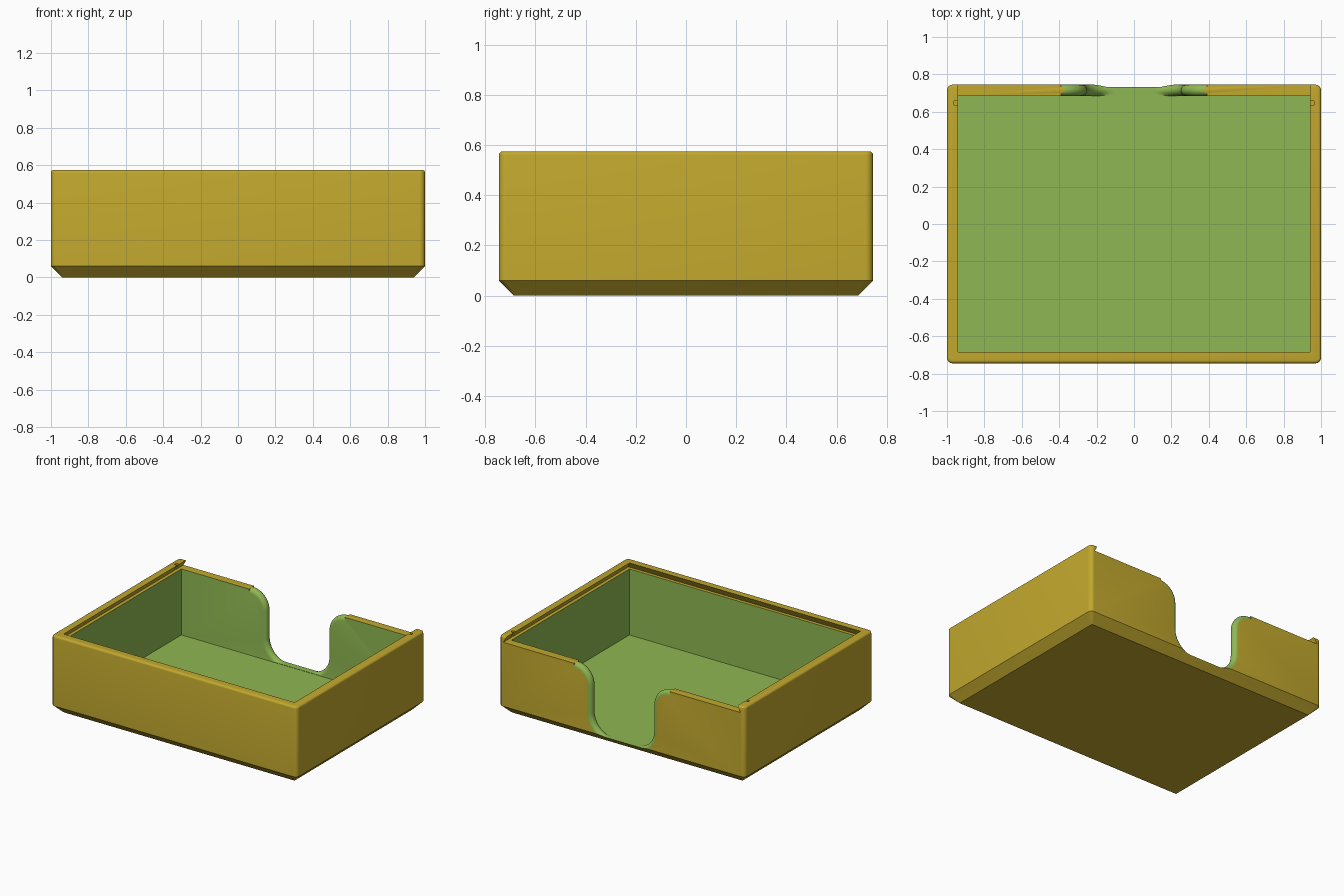
import bpy, bmesh, math

old = bpy.data.objects.get("Cube")
if old:
    bpy.data.objects.remove(old, do_unlink=True)


def material(name, rgb):
    m = bpy.data.materials.new(name)
    m.use_nodes = True
    m.diffuse_color = (*rgb, 1)
    m.node_tree.nodes["Principled BSDF"].inputs["Base Color"].default_value = (*rgb, 1)
    return m


MATS = [material("mustard_yellow", (0.539, 0.393, 0.027)),
        material("leaf_green", (0.274, 0.477, 0.084))]
HX, HY, TOP = 1.0, 0.745, 0.575      # outer half sizes and height
WALL, CHAMFER = 0.06, 0.06
FLOOR, LEDGE = 0.045, 0.53           # inside floor and lid ledge heights


def loft(name, rings, mat=0):
    """Skin a closed solid through rings that have equal point counts."""
    bm = bmesh.new()
    loops = [[bm.verts.new(p) for p in ring] for ring in rings]
    n = len(loops[0])
    for a, b in zip(loops, loops[1:]):
        for i in range(n):
            j = (i + 1) % n
            bm.faces.new((a[i], a[j], b[j], b[i]))
    bm.faces.new(loops[0])
    bm.faces.new(loops[-1])
    bmesh.ops.recalc_face_normals(bm, faces=bm.faces)
    for f in bm.faces:
        f.material_index = mat
    me = bpy.data.meshes.new(name)
    bm.to_mesh(me)
    bm.free()
    for m in MATS:
        me.materials.append(m)
    ob = bpy.data.objects.new(name, me)
    bpy.context.collection.objects.link(ob)
    return ob


def rounded_ring(inset, r, z, steps=6):
    pts = []
    for k, (sx, sy) in enumerate([(1, 1), (-1, 1), (-1, -1), (1, -1)]):
        for i in range(steps + 1):
            a = math.pi / 2 * (k + i / steps)
            pts.append((sx * (HX - inset - r) + r * math.cos(a),
                        sy * (HY - inset - r) + r * math.sin(a), z))
    return pts


def rect_ring(hx, y0, y1, z):
    return [(-hx, y0, z), (hx, y0, z), (hx, y1, z), (-hx, y1, z)]


def notch_ring(d, y, steps=10):
    """U-shaped finger notch outline, grown outward by d."""
    side, r_top, r_low, low = 0.25, 0.14, 0.15, FLOOR + 0.002
    cx, cz = side + r_top, LEDGE + 0.003 - r_top
    half = [(cx, 0.7)]
    for i in range(steps + 1):
        a = math.pi / 2 * (1 + i / steps)
        half.append((cx + (r_top - d) * math.cos(a), cz + (r_top - d) * math.sin(a)))
    for i in range(steps + 1):
        a = -math.pi / 2 * i / steps
        half.append((side - r_low + (r_low + d) * math.cos(a),
                     max(low, low + r_low + (r_low + d) * math.sin(a))))
    # Drop points that the floor clamp would fold together
    return [(x, y, z) for x, z in half] + [(-x, y, z) for x, z in reversed(half)]


# Outer shell: chamfered foot, rounded corners, softened rim
rim = 0.015
rings = [rounded_ring(CHAMFER, 0.004, 0), rounded_ring(0, 0.03, CHAMFER)]
for i in range(5):
    a = math.pi / 2 * i / 4
    rings.append(rounded_ring(rim * (1 - math.cos(a)), 0.03 - rim * (1 - math.cos(a)),
                              TOP - rim + rim * math.sin(a)))
tray = loft("open_tray", rings)

# Green inner cavity
ix, iy = HX - WALL, HY - WALL
cavity = loft("cavity_cutter", [rect_ring(ix, -iy, iy, FLOOR),
                                rect_ring(ix, -iy, iy, LEDGE + 0.01)], 1)

# Dovetail slot for a sliding lid, open at the back
under = 0.025
slot = loft("lid_slot_cutter", [rect_ring(ix + under, -iy - under, 0.9, LEDGE),
                                rect_ring(ix, -iy, 0.9, TOP),
                                rect_ring(ix, -iy, 0.9, TOP + 0.1)])

# Small catch recesses in the slot lips
catches = []
for s in (-1, 1):
    circles = [[(s * 0.953 + 0.013 * math.cos(t * math.pi / 8),
                 0.647 + 0.013 * math.sin(t * math.pi / 8), z) for t in range(16)]
               for z in (LEDGE + 0.002, TOP + 0.1)]
    catches.append(loft("catch_cutter", circles))

# Finger notch in the back wall with a rounded edge
half_wall = WALL / 2
mid = HY - half_wall
rings = [notch_ring(half_wall, iy - 0.03)]
for i in range(11):
    a = math.pi * i / 10
    rings.append(notch_ring(half_wall * (1 - math.sin(a)), mid - half_wall * math.cos(a)))
rings.append(notch_ring(half_wall, HY + 0.05))
notch = loft("finger_notch_cutter", rings, 1)

# Cut everything out of the shell
bpy.context.view_layer.objects.active = tray
for cutter in [cavity, slot, *catches, notch]:
    cutter.hide_render = True
    mod = tray.modifiers.new("cut", "BOOLEAN")
    mod.operation = "DIFFERENCE"
    mod.solver = "EXACT"
    mod.object = cutter
    bpy.ops.object.modifier_apply(modifier=mod.name)
    bpy.data.objects.remove(cutter, do_unlink=True)

bpy.ops.object.select_all(action="DESELECT")
tray.select_set(True)
bpy.ops.object.shade_smooth_by_angle(angle=math.radians(35))
